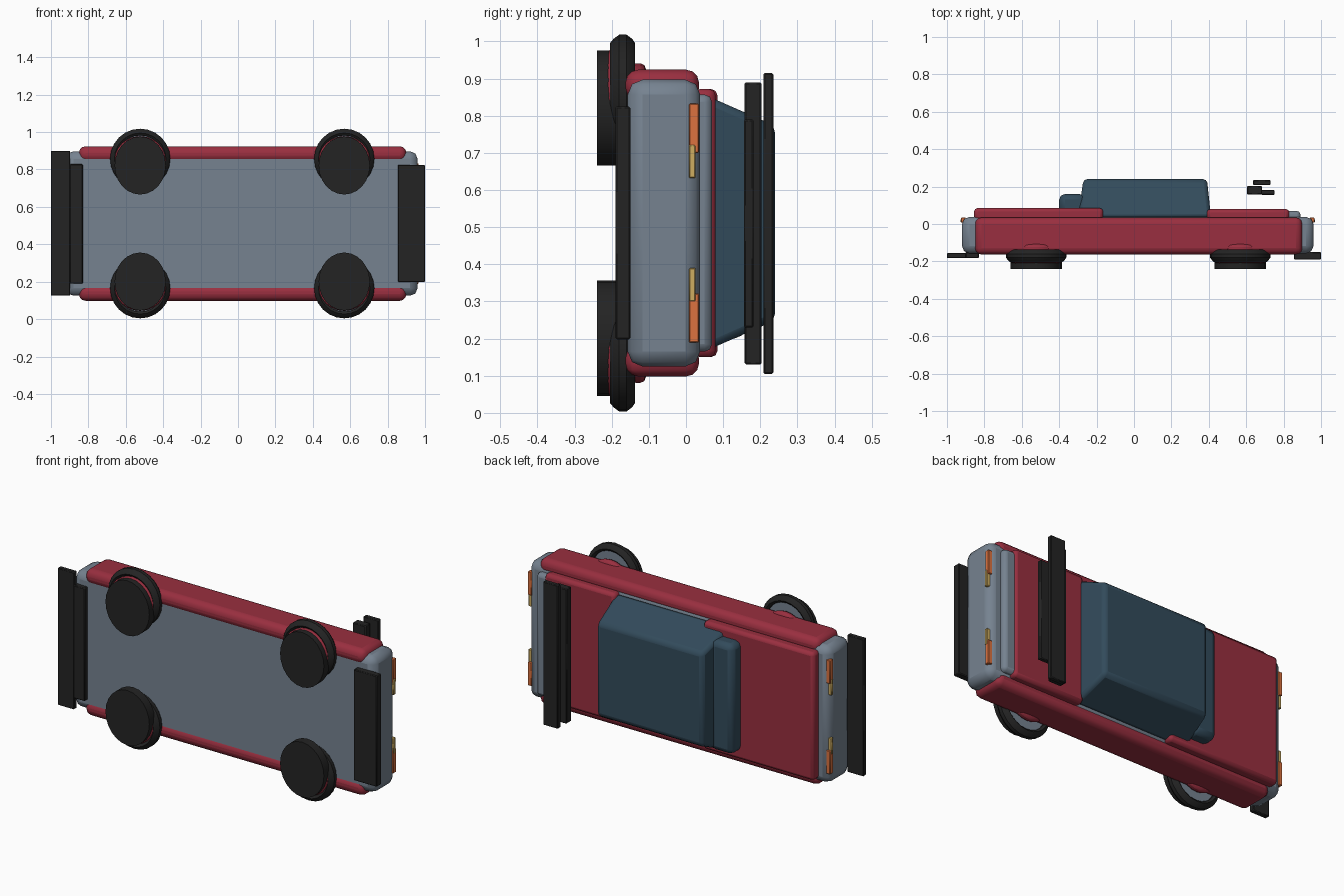
import bpy, bmesh, math
from mathutils import Matrix, Vector

if "Cube" in bpy.data.objects:
    bpy.data.objects.remove(bpy.data.objects["Cube"])


def material(name, rgb):
    m = bpy.data.materials.new(name)
    m.diffuse_color = (*rgb, 1)
    m.use_nodes = True
    m.node_tree.nodes["Principled BSDF"].inputs["Base Color"].default_value = m.diffuse_color
    return m


RED = material("red paint", (0.32, 0.028, 0.05))
GREY = material("blue grey metal", (0.18, 0.225, 0.28))
GLASS = material("dark blue glass", (0.032, 0.07, 0.105))
BLACK = material("black rubber", (0.017, 0.017, 0.017))
ORANGE = material("orange lamp", (0.72, 0.17, 0.05))
YELLOW = material("yellow lamp", (0.62, 0.42, 0.12))
MID = 0.511  # the car lies on its side: width runs along z


def finish(name, bm, mat, bevel=0, seg=2, smooth=True):
    bmesh.ops.recalc_face_normals(bm, faces=bm.faces)
    me = bpy.data.meshes.new(name)
    bm.to_mesh(me)
    bm.free()
    ob = bpy.data.objects.new(name, me)
    bpy.context.collection.objects.link(ob)
    me.materials.append(mat)
    if bevel:
        b = ob.modifiers.new("rounded edges", 'BEVEL')
        b.width, b.segments = bevel, seg
        b.limit_method = 'ANGLE'
    if smooth:
        bpy.ops.object.select_all(action='DESELECT')
        bpy.context.view_layer.objects.active = ob
        ob.select_set(True)
        bpy.ops.object.shade_smooth_by_angle(angle=math.radians(25))
    return ob


def box(name, x, y, z, mat, bevel=0, seg=2):
    bm = bmesh.new()
    bmesh.ops.create_cube(bm, size=1)
    for v in bm.verts:
        v.co = Vector([(a + b) / 2 + c * (b - a) for (a, b), c in zip((x, y, z), v.co)])
    return finish(name, bm, mat, bevel, seg)


def disc(name, cx, cz, rx, rz, y0, y1, mat, bevel=0):
    bm = bmesh.new()
    bmesh.ops.create_cone(bm, cap_ends=True, segments=24, radius1=1, radius2=1, depth=1)
    for v in bm.verts:
        a, b, c = v.co
        v.co = (cx + a * rx, (y0 + y1) / 2 + c * (y1 - y0), cz + b * rz)
    return finish(name, bm, mat, bevel)


def tyre(name, cx, cz):
    # rounded cross-section (radius, depth) spun about the axle
    profile = [(0.125, -0.195), (0.138, -0.205), (0.15, -0.195), (0.161, -0.18),
               (0.161, -0.16), (0.15, -0.145), (0.138, -0.137), (0.125, -0.147)]
    bm = bmesh.new()
    n = 24
    rings = [[bm.verts.new((cx + r * math.cos(t), y, cz + r * math.sin(t))) for r, y in profile]
             for t in (2 * math.pi * i / n for i in range(n))]
    for i in range(n):
        a, b = rings[i], rings[(i + 1) % n]
        for j in range(len(profile)):
            k = (j + 1) % len(profile)
            bm.faces.new((a[j], a[k], b[k], b[j]))
    return finish(name, bm, BLACK)


# Body shell, rear ledge and decks
box("body", (-0.92, 0.96), (-0.157, 0.038), (0.125, 0.897), GREY, 0.04)
box("rear_ledge", (0.40, 0.89), (0.0, 0.07), (0.165, 0.857), GREY, 0.02)
box("front_deck", (-0.855, -0.165), (0.02, 0.085), (0.15, 0.872), RED, 0.018)
box("rear_deck", (0.39, 0.83), (0.02, 0.08), (0.15, 0.872), RED, 0.018)

# Cabin: tapered block with a low screen block at its nose
bm = bmesh.new()
bmesh.ops.create_cube(bm, size=2)
for v in bm.verts:
    a, b, c = v.co
    x0, x1, half, y = (-0.27, 0.39, 0.262, 0.24) if b > 0 else (-0.30, 0.412, 0.352, 0.035)
    v.co = (x1 if a > 0 else x0, y, MID + c * half)
finish("cabin", bm, GLASS, 0.02, 2)
box("cabin_nose", (-0.40, -0.26), (0.05, 0.16), (0.20, 0.82), GLASS, 0.03)

for s, side in ((1, "left"), (-1, "right")):
    def span(a, b):
        return tuple(sorted((MID + s * (a - MID), MID + s * (b - MID))))

    # Side panels
    box("side_panel_" + side, (-0.85, 0.90), (-0.163, 0.035), span(0.84, 0.924), RED, 0.035, 3)

    # Wheels
    for end, cx in (("front", -0.523), ("rear", 0.568)):
        tag = end + "_" + side
        tyre("tyre_" + tag, cx, MID + s * 0.346)
        disc("wheel_plate_" + tag, cx, MID + s * 0.346, 0.127, 0.127, -0.17, -0.16, GREY)
        disc("wheel_rim_" + tag, cx, MID + s * 0.337, 0.137, 0.13, -0.21, -0.18, RED, 0.008)
        disc("wheel_arch_" + tag, cx, MID + s * 0.30, 0.13, 0.13, -0.15, -0.108, RED, 0.015)
        disc("hub_" + tag, cx, MID + s * 0.31, 0.137, 0.155, -0.24, -0.19, BLACK)

    # Lamps at both ends
    for end, x in (("rear", (0.94, 0.965)), ("front", (-0.925, -0.90))):
        box("orange_lamp_%s_%s" % (end, side), x, (0.008, 0.035), span(0.70, 0.833), ORANGE, 0.003, 1)
        grow = (x[0] - 0.002, x[1] + 0.002)
        box("yellow_lamp_%s_%s" % (end, side), grow, (0.008, 0.026), span(0.632, 0.722), YELLOW, 0.003, 1)

# Bumpers
box("front_bumper", (-1.0, -0.897), (-0.183, -0.155), (0.125, 0.9), BLACK, 0.004, 1)
box("front_bumper_mount", (-0.90, -0.83), (-0.183, -0.15), (0.19, 0.828), BLACK, 0.004, 1)
box("rear_bumper", (0.855, 1.0), (-0.19, -0.15), (0.198, 0.825), BLACK, 0.004, 1)

# Stacked wing blades above the rear deck
box("wing_main", (0.605, 0.685), (0.158, 0.203), (0.13, 0.89), BLACK, 0.004, 1)
box("wing_top", (0.637, 0.73), (0.208, 0.235), (0.105, 0.915), BLACK, 0.004, 1)
box("wing_flap", (0.68, 0.752), (0.156, 0.182), (0.23, 0.79), BLACK, 0.004, 1)
